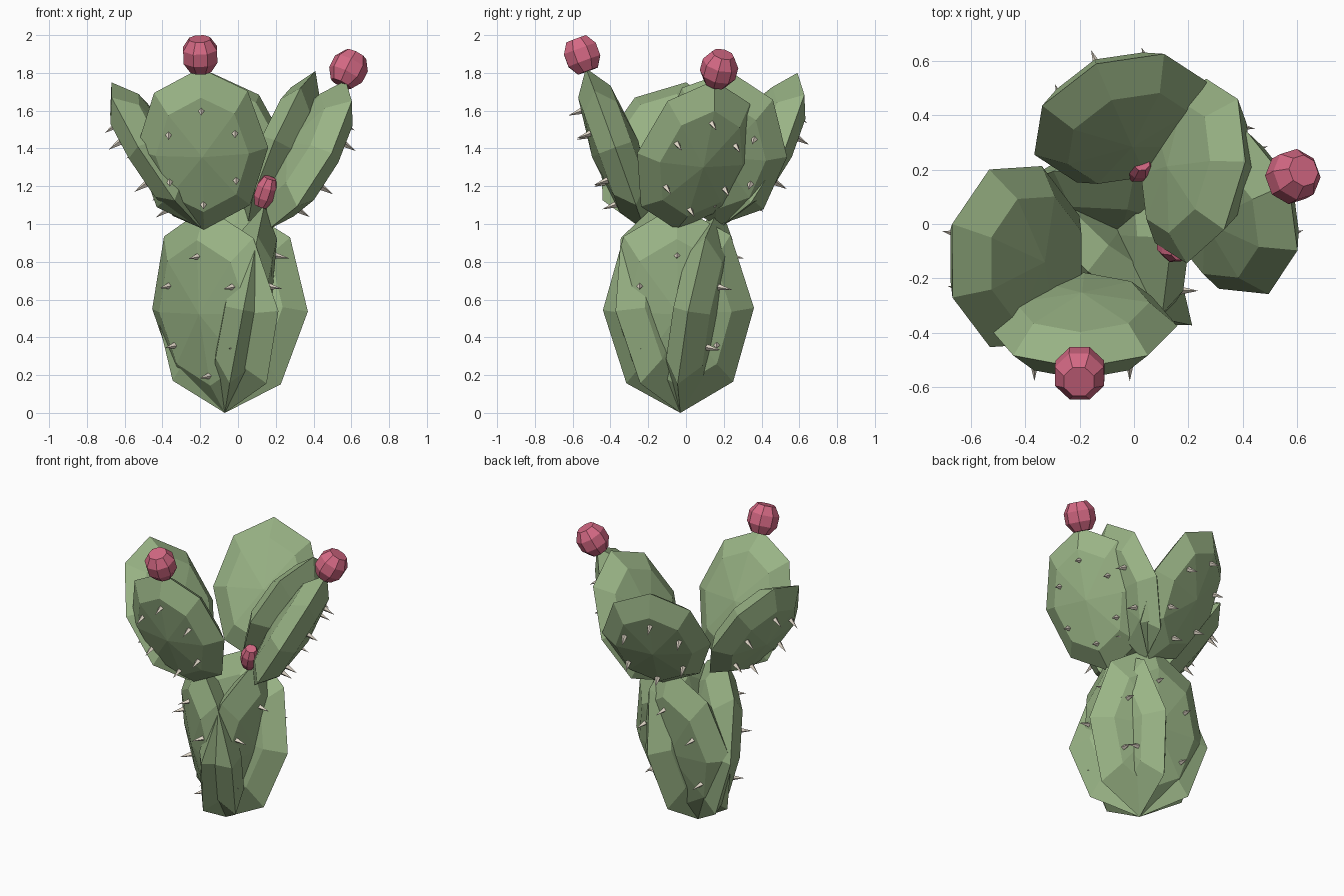
import bpy, bmesh, math
from mathutils import Matrix, Vector

cube = bpy.data.objects.get("Cube")
if cube:
    bpy.data.objects.remove(cube)


def material(name, rgb):
    mat = bpy.data.materials.new(name)
    mat.use_nodes = True
    mat.diffuse_color = (*rgb, 1)
    mat.node_tree.nodes["Principled BSDF"].inputs["Base Color"].default_value = (*rgb, 1)
    return mat


GREEN = material("cactus green", (0.32, 0.455, 0.237))
PINK = material("fruit pink", (0.66, 0.14, 0.23))
CREAM = material("spine cream", (0.78, 0.71, 0.60))


def frame(base, tip, azimuth):
    """Width, outward and length axes of a part, as columns of a matrix."""
    up = (Vector(tip) - Vector(base)).normalized()
    a = math.radians(azimuth)
    out = Vector((math.cos(a), math.sin(a), 0))
    out = (out - up * out.dot(up)).normalized()
    return Matrix((out.cross(up), out, up)).transposed()


def add_object(name, bm, mat):
    mesh = bpy.data.meshes.new(name)
    bm.to_mesh(mesh)
    bm.free()
    mesh.materials.append(mat)
    obj = bpy.data.objects.new(name, mesh)
    bpy.context.collection.objects.link(obj)


def pad(name, base, tip, azimuth, width, thick):
    """Flattened eight-sided pad from base to tip, with spines on its outer face."""
    axes = frame(base, tip, azimuth)
    centre = (Vector(base) + Vector(tip)) / 2
    length = (Vector(tip) - Vector(base)).length / 2
    turn = Matrix.Rotation(-math.pi / 2, 4, "X")  # local z becomes the outward axis

    bm = bmesh.new()
    place = (Matrix.Translation(centre) @ axes.to_4x4()
             @ Matrix.Diagonal((width, thick, length, 1)) @ turn)
    bmesh.ops.create_uvsphere(bm, u_segments=8, v_segments=4, radius=1, matrix=place)
    add_object(name, bm, GREEN)

    bm = bmesh.new()
    for i in range(6):
        a = math.radians(30 + 60 * i)
        spot = Vector((0.58 * width * math.cos(a), thick * 0.76 + 0.03,
                       length * (0.58 * math.sin(a) - 0.03)))
        place = Matrix.Translation(centre + axes @ spot) @ axes.to_4x4() @ turn
        bmesh.ops.create_cone(bm, cap_ends=True, segments=4, radius1=0.02,
                              radius2=0, depth=0.09, matrix=place)
    add_object(name + "_spines", bm, CREAM)


def fruit(name, centre, direction, azimuth, radius, length):
    """Faceted barrel with flat ends and a flat panel facing outward."""
    place = (Matrix.Translation(centre) @ frame((0, 0, 0), direction, azimuth).to_4x4()
             @ Matrix.Diagonal((radius, radius, length, 1))
             @ Matrix.Rotation(math.pi / 8, 4, "Z"))
    bm = bmesh.new()
    bmesh.ops.create_uvsphere(bm, u_segments=8, v_segments=5, radius=1)
    poles = [v for v in bm.verts if abs(v.co.z) > 0.99]
    bmesh.ops.dissolve_verts(bm, verts=poles)
    bmesh.ops.transform(bm, matrix=place, verts=bm.verts)
    add_object(name, bm, PINK)


# Lower pads, fanning out of one root point
ROOT = (-0.07, -0.03, 0)
pad("lower_pad_front", ROOT, (-0.17, -0.175, 1.09), 231, 0.43, 0.14)
pad("lower_pad_left", ROOT, (0.14, -0.05, 1.10), -1, 0.40, 0.14)
pad("lower_pad_back", ROOT, (0.0, 0.18, 1.10), 81, 0.41, 0.14)

# Upper pads, leaning outward
pad("upper_pad_front", (-0.18, -0.22, 0.97), (-0.20, -0.53, 1.825), 270, 0.35, 0.13)
pad("upper_pad_outer_left", (0.16, -0.05, 0.97), (0.57, 0.15, 1.76), 23, 0.335, 0.13)
pad("upper_pad_inner_left", (0.05, 0.16, 0.99), (0.41, 0.23, 1.81), -6, 0.345, 0.12)
pad("upper_pad_back", (0.04, 0.19, 0.99), (-0.14, 0.59, 1.80), 113, 0.345, 0.13)
pad("upper_pad_right", (-0.20, -0.24, 0.98), (-0.67, 0.0, 1.75), 164, 0.35, 0.13)

# Fruits on the pad tips
fruit("fruit_front", (-0.20, -0.55, 1.895), (-0.03, -0.31, 0.85), 270, 0.102, 0.112)
fruit("fruit_left", (0.585, 0.175, 1.82), (0.39, 0.21, 0.77), 20, 0.102, 0.112)
fruit("small_fruit_left", (0.145, -0.08, 1.17), (0.3, -0.25, 0.9), -3, 0.06, 0.1)
fruit("small_fruit_back", (0.015, 0.21, 1.19), (0.15, 0.2, 0.9), 92, 0.055, 0.1)
